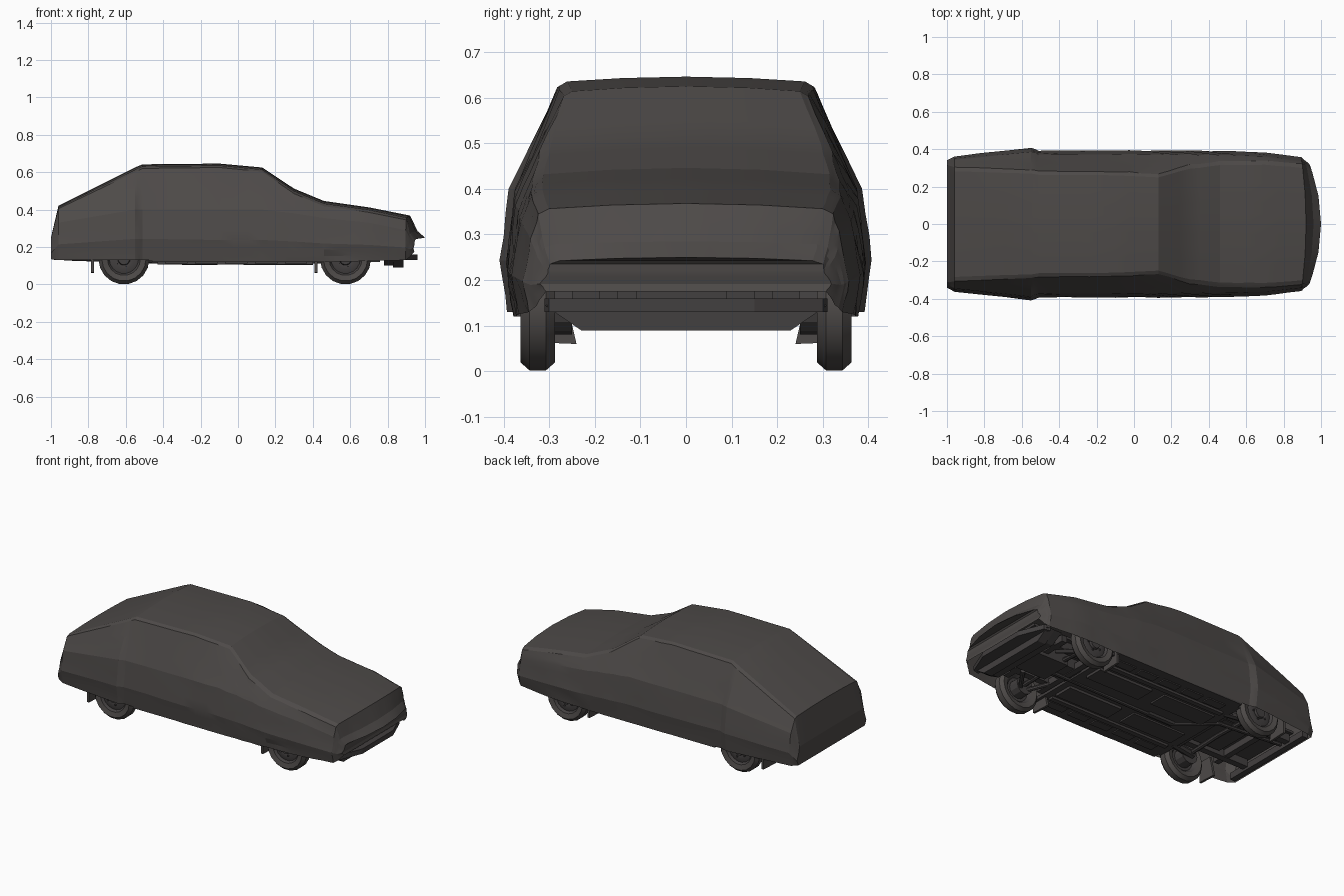
import bpy, bmesh, math, random
from mathutils import Vector

if "Cube" in bpy.data.objects:
    bpy.data.objects.remove(bpy.data.objects["Cube"])

random.seed(4)


def material(name, c):
    m = bpy.data.materials.new(name)
    m.diffuse_color = (*c, 1)
    m.use_nodes = True
    m.node_tree.nodes["Principled BSDF"].inputs["Base Color"].default_value = m.diffuse_color
    return m


CLOTH = material("dark_cloth", (0.075, 0.068, 0.065))
METAL = material("dark_metal", (0.055, 0.05, 0.05))
RUBBER = material("dark_rubber", (0.075, 0.068, 0.065))


def finish(name, bm, mat, angle=None):
    bmesh.ops.recalc_face_normals(bm, faces=bm.faces)
    me = bpy.data.meshes.new(name)
    bm.to_mesh(me)
    bm.free()
    me.materials.append(mat)
    ob = bpy.data.objects.new(name, me)
    bpy.context.collection.objects.link(ob)
    if angle:
        bpy.ops.object.select_all(action='DESELECT')
        ob.select_set(True)
        bpy.context.view_layer.objects.active = ob
        bpy.ops.object.shade_smooth_by_angle(angle=math.radians(angle))
    return ob


def prism(name, pts, depth, mat=METAL):
    """Extrude a flat outline of 3D points along the vector depth."""
    bm = bmesh.new()
    f = bm.faces.new([bm.verts.new(p) for p in pts])
    ext = bmesh.ops.extrude_face_region(bm, geom=[f], use_keep_orig=True)
    bmesh.ops.translate(bm, vec=depth, verts=[v for v in ext['geom'] if isinstance(v, bmesh.types.BMVert)])
    return finish(name, bm, mat)


def box(name, x, y, z, mat=METAL):
    return prism(name, [(x[0], y[0], z[0]), (x[1], y[0], z[0]), (x[1], y[1], z[0]), (x[0], y[1], z[0])],
                 (0, 0, z[1] - z[0]), mat)


def rod(name, a, b, r, sides=8):
    a, b = Vector(a), Vector(b)
    bm = bmesh.new()
    bmesh.ops.create_cone(bm, cap_ends=True, segments=sides, radius1=r, radius2=r, depth=(b - a).length)
    bmesh.ops.rotate(bm, matrix=(b - a).to_track_quat('Z', 'Y').to_matrix(), verts=bm.verts)
    bmesh.ops.translate(bm, vec=(a + b) / 2, verts=bm.verts)
    return finish(name, bm, METAL)


def lathe(name, profile, center, side, mat, n=18, closed=False):
    """Spin (radius, outward offset) points about the y axis."""
    bm = bmesh.new()
    rings = []
    for i in range(n):
        t = 2 * math.pi * i / n
        rings.append([bm.verts.new((center[0] + r * math.cos(t), center[1] + side * y, center[2] + r * math.sin(t)))
                      for r, y in profile])
    m = len(profile)
    for i in range(n):
        a, b = rings[i], rings[(i + 1) % n]
        for j in range(m if closed else m - 1):
            k = (j + 1) % m
            bm.faces.new((a[j], a[k], b[k], b[j]))
    bmesh.ops.remove_doubles(bm, verts=bm.verts, dist=0.0005)
    return finish(name, bm, mat, 35)


# Car cover stations: x, half width, hem z, shoulder z, top edge y, top edge z, centre z
stations = [
    (-1, .34, .135, .21, .315, .245, .25),
    (-.96, .362, .13, .33, .305, .405, .42),
    (-.55, .408, .13, .4, .29, .6, .626),
    (-.51, .393, .13, .4, .283, .62, .642),
    (-.1, .393, .12, .4, .28, .625, .646),
    (.13, .393, .12, .4, .268, .603, .625),
    (.3, .393, .12, .38, .318, .485, .512),
    (.46, .39, .12, .355, .337, .418, .446),
    (.7, .382, .125, .33, .34, .385, .412),
    (.92, .358, .13, .29, .323, .345, .368),
    (.96, .342, .145, .25, .31, .272, .285),
    (1, .32, .175, .215, .3, .235, .25),
]
bm = bmesh.new()
rings = []
for x, w, hem, sh, ey, ez, zc in stations:
    bow = max(0, x - .88) * .55
    half = [(w * .96, hem), (w, hem + .42 * (sh - hem)), (w * .95, sh), (ey, ez),
            (ey * .93, ez + (zc - ez) * .5), (ey * .5, ez + (zc - ez) * .85)]
    pts = half + [(0, zc)] + [(-y, z) for y, z in reversed(half)]
    rings.append([bm.verts.new((x - bow * (y / .33) ** 2, y, z)) for y, z in pts])
for a, b in zip(rings, rings[1:]):
    for j in range(len(a) - 1):
        bm.faces.new((a[j], a[j + 1], b[j + 1], b[j]))
for ring in (rings[0], rings[-1]):
    n = len(ring)
    for j in range(n // 2 - 1):
        bm.faces.new((ring[j], ring[j + 1], ring[n - 2 - j], ring[n - 1 - j]))
    bm.faces.new((ring[n // 2 - 1], ring[n // 2], ring[n // 2 + 1]))
bmesh.ops.subdivide_edges(bm, edges=bm.edges, cuts=2, use_grid_fill=True)
# Drape folds fan down the sides below the windscreen, with slight slack elsewhere
for v in bm.verts:
    x, y, z = v.co
    if abs(y) > .27 and abs(x) < .97:
        fold = max(0, 1 - abs(x + .9 * z - .6) / .3)
        v.co.y *= 1 + .014 * fold * math.sin((x + .9 * z) * 62) + random.uniform(-.006, .004)
finish("car_cover", bm, CLOTH, 12)

# Wheels with dished rims, hubs and bolts
tyre = [(.088, -.03), (.118, -.038), (.136, -.018), (.136, .018), (.118, .038), (.088, .03)]
rim = [(0, -.01), (.07, -.01), (.088, -.03), (.088, .03), (.078, .016), (.05, .024), (.034, .02), (.03, .033), (0, .033)]
for side, tag in ((1, "left"), (-1, "right")):
    for x, end in ((-.61, "rear"), (.575, "front")):
        c = (x, side * .325, .136)
        lathe(f"{end}_{tag}_tyre", tyre, c, side, RUBBER, closed=True)
        lathe(f"{end}_{tag}_rim", rim, c, side, METAL)
        for k in range(5):
            t = k * math.tau / 5
            p = (x + .045 * math.cos(t), side * .345, .136 + .045 * math.sin(t))
            rod(f"{end}_{tag}_bolt", p, (p[0], side * .355, p[2]), .006, 6)
        # Brake drum, half axle and mud flap
        rod(f"{end}_{tag}_brake", (x, side * .25, .136), (x, side * .315, .136), .055, 12)
        rod(f"{end}_{tag}_axle", (x, 0, .15), (x, side * .26, .14), .014)
        fx = -.785 if end == "rear" else .41
        prism(f"{end}_{tag}_mud_flap", [(fx, side * y, z) for y, z in ((.24, .06), (.36, .065), (.36, .19), (.27, .19))],
              (.014, 0, 0), RUBBER)
    # Suspension arms, sills, rails and floor ribs
    for x0, x1, part in ((.68, .585, "fore"), (.47, .565, "aft")):
        rod(f"front_{tag}_arm_{part}", (x0, side * .14, .14), (x1, side * .28, .115), .013)
    rod(f"rear_{tag}_trailing_arm", (-.46, side * .22, .14), (-.63, side * .25, .14), .024)
    for part, x, y, z in (("sill", (-.46, .42), (.33, .375), (.12, .17)),
                          ("floor_rib", (-.43, .4), (.22, .25), (.106, .13)),
                          ("front_rail", (.42, .88), (.15, .19), (.14, .2)),
                          ("rear_rail", (-.95, -.46), (.16, .2), (.145, .2)),
                          ("rear_floor_panel", (-.42, -.06), (.07, .19), (.11, .13)),
                          ("front_floor_panel", (.03, .4), (.07, .19), (.104, .13))):
        box(f"{tag}_{part}", x, sorted(side * v for v in y), z)
    for k in range(5):
        x = -.39 + .16 * k
        box(f"{tag}_floor_step_{k + 1}", (x, x + .12), sorted((side * .265, side * .32)), (.113, .13))

# Floor pans
box("middle_floor", (-.48, .44), (-.34, .34), (.12, .14))
for name, x in (("rear_floor", (-.96, -.47)), ("front_floor", (.43, .9))):
    box(name, x, (-.22, .22), (.19, .205))

# Engine sump, gearbox, fuel tank and cross members
box("engine_sump", (.55, .76), (-.11, .09), (.12, .2))
box("gearbox", (.43, .56), (-.07, .07), (.13, .2))
box("fuel_tank", (-.73, -.52), (-.14, .14), (.155, .2))
for name, x, z in (("front", .47, .125), ("steering", .71, .14), ("rear", -.49, .13), ("tail", -.8, .15)):
    box(f"{name}_cross_member", (x - .018, x + .018), (-.25, .25), (z, z + .04))

# Rear bumper bar and front valance with its lower lip
box("rear_bumper", (-.985, -.95), (-.31, .31), (.13, .17))
for name, x, low in (("front_valance", .78, .1), ("front_lip", .83, .09)):
    prism(name, [(x, y, z) for y, z in ((-.31, .145), (-.23, low), (.23, low), (.31, .145))], (.055, 0, 0))
prism("front_undertray", [(.86, -.31, .13), (.9, -.3, .13), (.96, -.15, .13), (.96, .15, .13), (.9, .3, .13),
                          (.86, .31, .13)], (0, 0, .03))

# Exhaust with silencer and tailpipe
rod("exhaust_front_pipe", (.55, -.03, .125), (-.12, -.03, .117), .012)
rod("silencer", (-.12, -.03, .13), (-.3, -.03, .13), .026, 10)
rod("exhaust_rear_pipe", (-.3, -.03, .12), (-.5, .13, .125), .012)
rod("tailpipe", (-.5, .13, .125), (-.93, .15, .14), .012)
